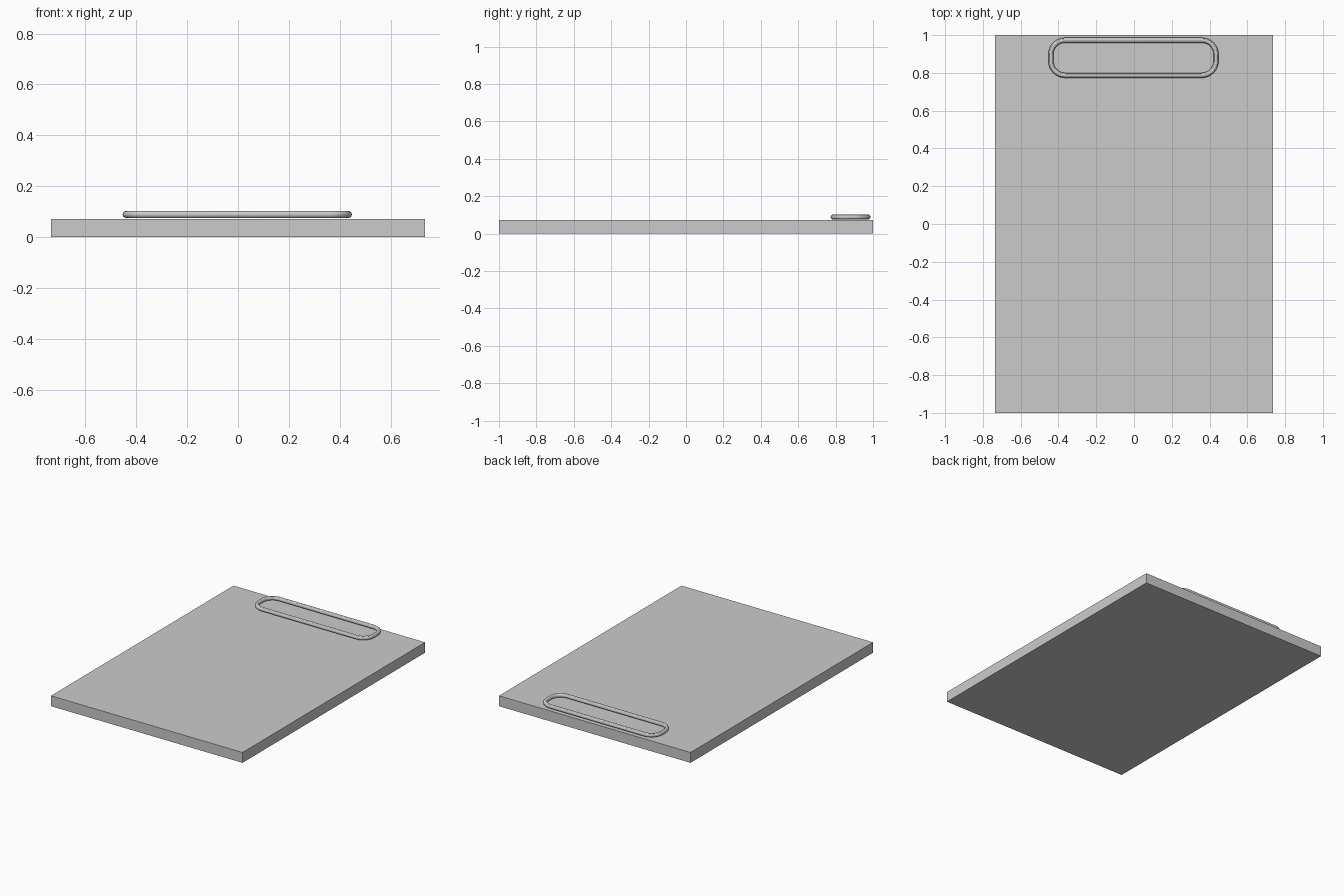
import bpy
from math import cos, sin, pi

if "Cube" in bpy.data.objects:
    bpy.data.objects.remove(bpy.data.objects["Cube"])

# Board: plain slab standing on the ground
bpy.ops.mesh.primitive_cube_add(size=1, location=(0, 0, 0.036))
board = bpy.context.object
board.name = "board"
board.scale = (1.47, 2.0, 0.072)
bpy.ops.object.transform_apply(location=False, rotation=False, scale=True)

# Handle: round wire loop following a rounded rectangle
HALF_X, HALF_Y, CORNER, WIRE, STEPS = 0.437, 0.093, 0.075, 0.0135, 8
path = []
for i, (sx, sy) in enumerate([(1, 1), (-1, 1), (-1, -1), (1, -1)]):
    for s in range(STEPS + 1):
        a = (i + s / STEPS) * pi / 2
        path.append((sx * (HALF_X - CORNER) + CORNER * cos(a),
                     sy * (HALF_Y - CORNER) + CORNER * sin(a), 0, 1))

curve = bpy.data.curves.new("handle", "CURVE")
curve.dimensions = "3D"
curve.bevel_depth = WIRE
curve.bevel_resolution = 4
spline = curve.splines.new("POLY")
spline.points.add(len(path) - 1)
for point, co in zip(spline.points, path):
    point.co = co
spline.use_cyclic_u = True

handle = bpy.data.objects.new("handle", curve)
handle.location = (-0.003, 0.88, 0.089)
bpy.context.collection.objects.link(handle)

# Turn the wire into a smooth mesh
bpy.ops.object.select_all(action="DESELECT")
handle.select_set(True)
bpy.context.view_layer.objects.active = handle
bpy.ops.object.convert(target="MESH")
bpy.ops.object.shade_smooth_by_angle()
bpy.context.object.name = "handle"
